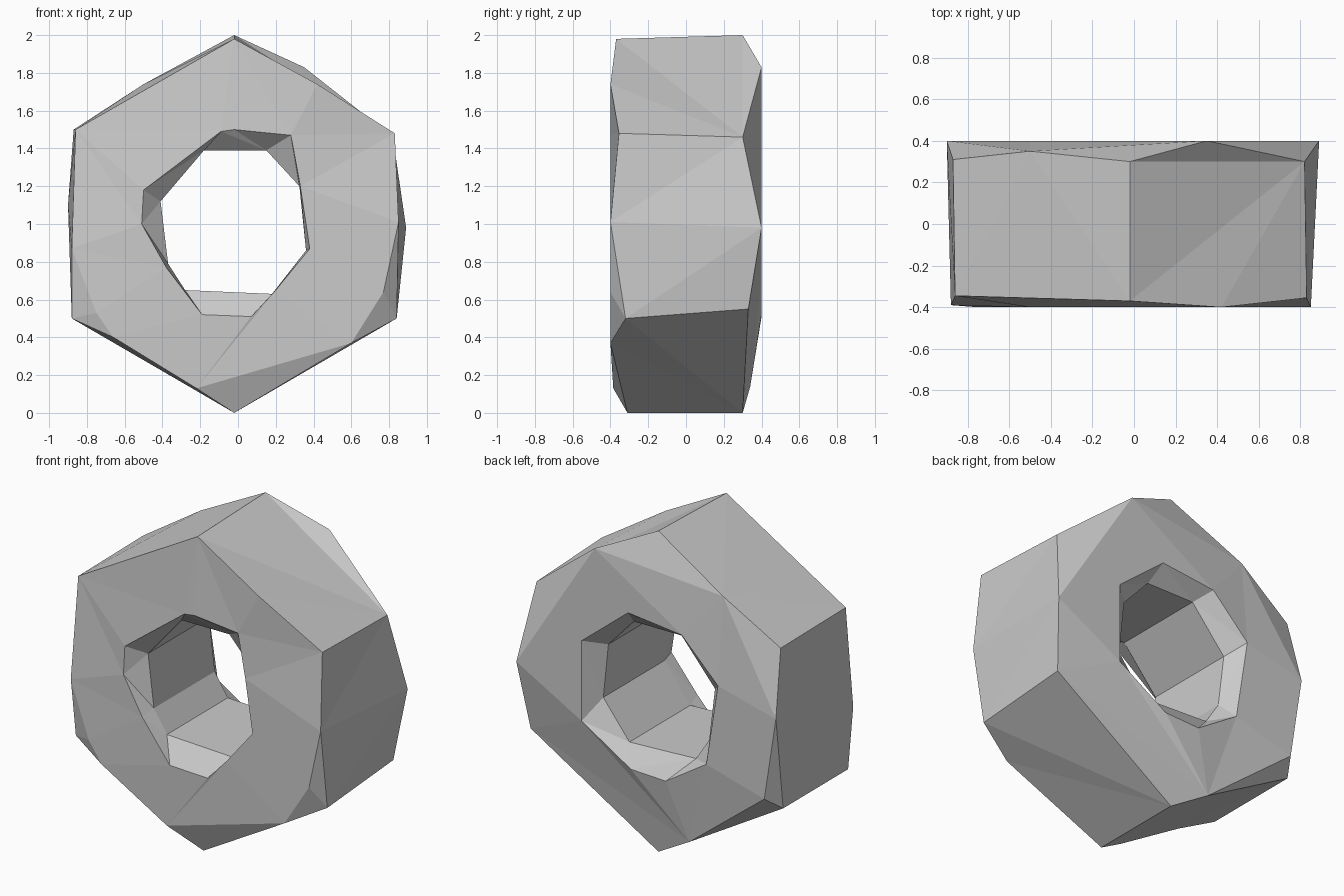
import bpy, bmesh
from math import atan2, pi

if "Cube" in bpy.data.objects:
    bpy.data.objects.remove(bpy.data.objects["Cube"])

CX, CZ = -0.02, 1.0   # bore axis


def angle(p):
    return atan2(p[2] - CZ, p[0] - CX) % (2 * pi)


def zip_loops(bm, a, b):
    """Join two rings around the bore with triangles, whatever their point counts."""
    a, b = sorted(a, key=angle), sorted(b, key=angle)
    ang_a = [angle(p) for p in a] + [angle(a[0]) + 2 * pi]
    ang_b = [angle(p) for p in b] + [angle(b[0]) + 2 * pi]
    i = j = 0
    while i < len(a) or j < len(b):
        p, q = a[i % len(a)], b[j % len(b)]
        if j == len(b) or (i < len(a) and ang_a[i + 1] <= ang_b[j + 1]):
            i += 1
            r = a[i % len(a)]
        else:
            j += 1
            r = b[j % len(b)]
        if len({p, q, r}) == 3:
            bm.faces.new([bm.verts.new(v) for v in (p, q, r)])


def flat(points, y):
    return [(x, y, z) for x, z in points]


# Outer edge rings: hexagon corners set back, chamfer points on the faces
front_corners = [(-0.88, -0.34, 0.5), (-0.02, -0.31, 0.0), (0.84, -0.32, 0.5)]
front_shared = [(0.85, -0.4, 1.01), (0.83, -0.355, 1.48), (0.42, -0.4, 1.74),
                (-0.02, -0.37, 1.98), (-0.86, -0.345, 1.5), (-0.88, -0.39, 0.87),
                (-0.66, -0.4, 0.40), (-0.22, -0.385, 0.13), (0.6, -0.4, 0.37)]
front_face = front_shared + [(0.77, -0.4, 0.64), (-0.75, -0.4, 0.53)]

back_corners = [(0.82, 0.3, 1.46), (-0.02, 0.3, 2.0), (-0.87, 0.31, 1.5),
                (-0.88, 0.3, 0.5), (-0.02, 0.3, 0.0), (0.84, 0.33, 0.55)]
back_mids = [(0.89, 0.4, 0.98), (-0.5, 0.35, 1.74), (-0.9, 0.4, 1.1), (-0.26, 0.34, 0.14)]
top_mid = [(0.35, 0.4, 1.83)]
back_edge = back_corners + back_mids
back_face = back_mids + top_mid + [(-0.82, 0.4, 0.58), (0.84, 0.33, 0.55)]

# Bore rings: wide rims and a narrower faceted throat
front_rim = flat([(0.38, 0.87), (0.33, 1.2), (0.28, 1.47), (-0.02, 1.5), (-0.09, 1.49),
                  (-0.5, 1.18), (-0.51, 1.0), (-0.38, 0.77), (-0.19, 0.52),
                  (0.07, 0.51), (0.2, 0.65)], -0.4)
throat = [(0.36, 0.86), (0.325, 1.2), (0.15, 1.39), (-0.18, 1.39),
          (-0.41, 1.12), (-0.37, 0.79), (-0.28, 0.65), (0.18, 0.63)]
back_rim = flat([(0.44, 1.23), (0.12, 1.49), (-0.25, 1.45), (-0.5, 1.2),
                 (-0.42, 0.69), (-0.14, 0.51), (0.1, 0.52), (0.44, 0.73)], 0.4)

rings = [
    (front_face, front_rim),
    (front_shared + front_corners, front_face),
    (front_shared + front_corners, back_edge),
    (back_edge, back_edge + top_mid),
    (back_edge + top_mid, back_face),
    (back_face, back_rim),
    (back_rim, flat(throat, 0.3)),
    (flat(throat, 0.3), flat(throat, -0.3)),
    (flat(throat, -0.3), front_rim),
]

# Hex nut body
bm = bmesh.new()
for outer, inner in rings:
    zip_loops(bm, outer, inner)
bmesh.ops.remove_doubles(bm, verts=bm.verts[:], dist=0.0005)
bmesh.ops.recalc_face_normals(bm, faces=bm.faces[:])
mesh = bpy.data.meshes.new("hex_nut")
bm.to_mesh(mesh)
bm.free()
nut = bpy.data.objects.new("hex_nut", mesh)
bpy.context.collection.objects.link(nut)
